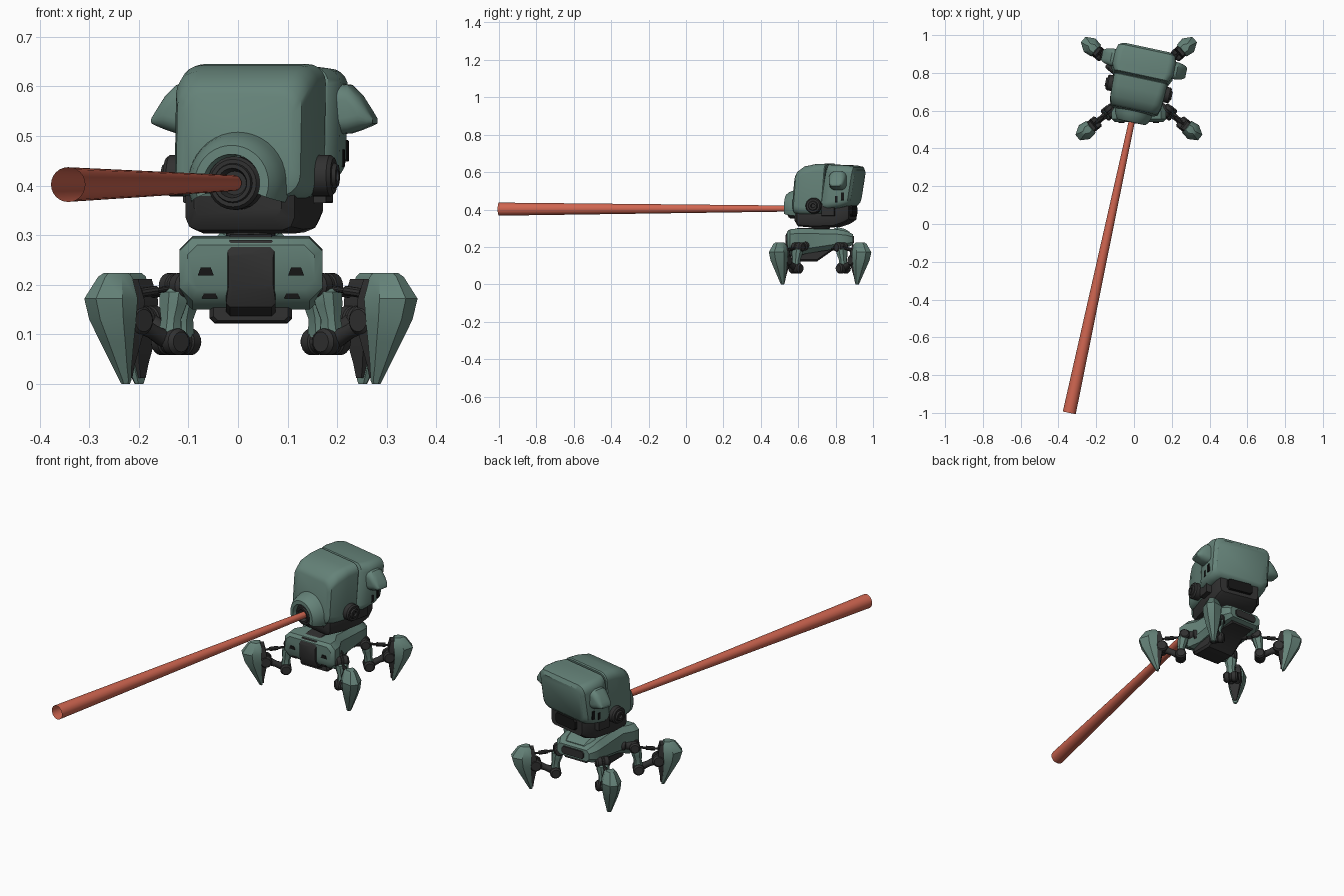
import bpy, bmesh
from math import sin, cos, pi, radians
from mathutils import Matrix, Vector


def mat(name, rgb):
    m = bpy.data.materials.new(name)
    m.diffuse_color = (*rgb, 1)
    return m


GREEN = mat("green_armour", (0.13, 0.225, 0.19))
DARK = mat("dark_metal", (0.03, 0.03, 0.03))
BLACK = mat("black_slot", (0.008, 0.008, 0.008))
RED = mat("red_beam", (0.62, 0.13, 0.08))

BODY = Matrix.Translation((0.026, 0.72, 0))
HEAD = BODY @ Matrix.Rotation(radians(-12.1), 4, 'Z')


def loft(name, rings, m, M, caps=True, closed=True, angle=0.6):
    """Skin a list of equal-length point rings."""
    bm = bmesh.new()
    vs = [[bm.verts.new(M @ Vector(p)) for p in r] for r in rings]
    n = len(vs[0])
    for a, b in zip(vs, vs[1:]):
        for i in range(n if closed else n - 1):
            j = (i + 1) % n
            bm.faces.new((a[i], a[j], b[j], b[i]))
    if caps:
        bm.faces.new(vs[0])
        bm.faces.new(vs[-1])
    bmesh.ops.recalc_face_normals(bm, faces=bm.faces)
    for f in bm.faces:
        f.smooth = True
    for e in bm.edges:
        e.smooth = e.calc_face_angle(0) < angle
    me = bpy.data.meshes.new(name)
    bm.to_mesh(me)
    bm.free()
    me.materials.append(m)
    ob = bpy.data.objects.new(name, me)
    bpy.context.collection.objects.link(ob)
    return ob


def rounded(w, z0, z1, r, n=5):
    """Rounded rectangle outline (u, z), half-width w; n=1 gives chamfers."""
    out = []
    for k, (u, z) in enumerate([(w - r, z1 - r), (r - w, z1 - r), (r - w, z0 + r), (w - r, z0 + r)]):
        for i in range(n + 1):
            t = (k + i / n) * pi / 2
            out.append((u + r * cos(t), z + r * sin(t)))
    return out


def hull(name, secs, m, M, n=5, lean=0.0):
    """Loft along y; each section is y, half-width, bottom, top, corner radius."""
    rings = [[(u, y + lean * (z - 0.5), z) for u, z in rounded(w, z0, z1, r, n)]
             for y, w, z0, z1, r in secs]
    return loft(name, rings, m, M)


def turned(name, a, b, prof, m, M, seg=20, caps=True):
    """Round part from a to b; prof = (fraction along, radius)."""
    a, b = Vector(a), Vector(b)
    q = (b - a).to_track_quat('Z', 'Y')
    rings = [[a + (b - a) * t + q @ Vector((r * cos(2 * pi * i / seg), r * sin(2 * pi * i / seg), 0))
              for i in range(seg)] for t, r in prof]
    return loft(name, rings, m, M, caps)


def joint(name, a, b, r, m, M):
    return turned(name, a, b, [(0, r * .75), (.12, r), (.4, r), (.45, r * .9), (.55, r * .9),
                               (.6, r), (.88, r), (1, r * .75)], m, M)


def box(name, c, s, m, M):
    x, y, z = c
    hull(name, [(y - s[1], s[0], z - s[2], z + s[2], .002), (y + s[1], s[0], z - s[2], z + s[2], .002)],
         m, M @ Matrix.Translation((x, 0, 0)), 1)


# Beam
turned("beam", (0, -.165, .405), (0, -1.759, .402), [(0, .016), (1, .035)], RED, HEAD, 24, False)

# Head shells and dark jaw
hull("head_front_shell", [(-.125, .112, .395, .585, .04), (-.115, .128, .378, .603, .045),
     (-.078, .139, .37, .63, .045), (-.02, .142, .37, .642, .04), (.04, .144, .375, .645, .038),
     (.045, .14, .38, .64, .038)], GREEN, HEAD, lean=.08)
hull("head_back_shell", [(.042, .138, .40, .634, .035), (.047, .146, .40, .64, .035),
     (.085, .165, .40, .638, .04), (.15, .165, .41, .636, .04), (.188, .155, .42, .628, .04),
     (.201, .138, .435, .61, .035)], GREEN, HEAD, lean=.16)
hull("jaw", [(-.125, .09, .335, .42, .02), (-.105, .112, .31, .42, .025), (-.02, .122, .303, .43, .03),
     (.09, .122, .306, .43, .03), (.145, .118, .325, .45, .025), (.175, .105, .345, .46, .02)],
     DARK, HEAD, 2)
hull("jaw_rear_panel", [(.16, .075, .36, .425, .012), (.186, .068, .366, .42, .012)], BLACK, HEAD, 1)

# Nose hood and muzzle
hood = [(.108, -.10), (.098, -.145), (.088, -.17), (.076, -.185), (.058, -.186), (.054, -.12)]
arc = [radians(-22 + 224 * i / 24) for i in range(25)]
loft("nose_hood", [[(r * cos(t), y, .405 + r * sin(t)) for t in arc] for r, y in hood],
     GREEN, HEAD, False, False)
turned("muzzle", (0, -.10, .405), (0, -.18, .405),
       [(0, .054), (.8, .054), (.9, .048), (.9, .04), (1, .038), (1, .03), (.7, .024)], DARK, HEAD, 24)

# Side discs, ears and slots on the head
for s, side in ((1, "right"), (-1, "left")):
    turned(side + "_head_disc", (s * .13, -.005, .42), (s * .18, -.005, .42),
           [(0, .042), (.7, .042), (.85, .036), (.85, .026), (1, .022), (1, .012), (.8, .010)], DARK, HEAD, 24)
    ear = [(.145, .046, .503, .606, .03), (.178, .046, .505, .603, .032),
           (.200, .042, .512, .582, .03), (.218, .035, .52, .552, .014), (.228, .026, .525, .536, .005)]
    loft(side + "_ear", [[(s * x, .13 + u, z) for u, z in rounded(w, a, b, r)]
         for x, w, a, b, r in ear], GREEN, HEAD)
    box(side + "_slot_rear", (s * .163, .155, .47), (.004, .008, .022), BLACK, HEAD)
    box(side + "_slot_front", (s * .163, .12, .455), (.004, .007, .018), BLACK, HEAD)
    box(side + "_cheek_plate", (s * .125, .07, .40), (.022, .035, .035), DARK, HEAD)

# Neck
turned("neck", (0, 0, .25), (0, 0, .32), [(0, .06), (.45, .06), (.5, .044), (.65, .044), (.7, .05),
       (.85, .05), (.9, .07), (1, .075)], DARK, BODY, 24)

# Body: green chassis, dark spine, belly and rear panel
hull("chassis", [(-.18, .128, .19, .28, .02), (-.165, .144, .168, .294, .026),
     (-.125, .144, .15, .298, .026), (-.075, .116, .165, .298, .026), (.09, .12, .19, .294, .026),
     (.14, .115, .197, .284, .022), (.172, .092, .21, .268, .015)], GREEN, BODY, 1)
hull("front_spine", [(-.187, .045, .19, .264, .008), (-.172, .05, .155, .29, .008),
     (-.12, .05, .13, .301, .008), (-.05, .05, .13, .302, .008)], DARK, BODY, 1)
hull("belly", [(-.135, .075, .128, .2, .008), (-.125, .083, .123, .22, .01),
     (-.02, .083, .122, .22, .01), (.07, .078, .185, .24, .01), (.15, .07, .19, .24, .01)],
     DARK, BODY, 1)
hull("rear_panel", [(.15, .07, .215, .262, .01), (.178, .062, .22, .258, .01)], DARK, BODY, 1)
hull("rear_hump", [(.07, .06, .25, .298, .01), (.09, .075, .25, .306, .015),
     (.13, .07, .25, .296, .015), (.155, .06, .25, .28, .01)], GREEN, BODY, 1)
for s, side in ((1, "right"), (-1, "left")):
    for name, x, z, y in (("upper", .091, .227, -.18), ("lower", .083, .18, -.171)):
        pts = [(-.016, -.008), (.016, -.008), (.010, .008), (-.010, .008)]
        loft(f"{side}_{name}_vent", [[(s * x + u, yy, z + v) for u, v in pts]
             for yy in (y - .004, y + .02)], BLACK, BODY)

# Legs: x runs outward from the body, y across the leg
for end, ang, off in (("front", -39, 0), ("rear", 41, -.026)):
    for side in ("right", "left"):
        a = ang if side == "right" else 180 - ang
        L = BODY @ Matrix.Rotation(radians(a), 4, 'Z') @ Matrix.Translation((off, 0, 0))
        n = f"{end}_{side}_"
        turned(n + "hip_arm", (.10, 0, .21), (.19, 0, .2), [(0, .026), (.5, .026), (.55, .02), (1, .02)],
               DARK, L, 16)
        joint(n + "hip_joint", (.192, -.034, .198), (.192, .034, .198), .026, DARK, L)
        thigh = [(.192, .016, .022, .202), (.198, .026, .03, .185), (.202, .024, .028, .16),
                 (.207, .018, .02, .13), (.21, .022, .024, .095)]
        loft(n + "thigh", [[(c + u * x, w * v, z) for u, v in
             ((1, .5), (.5, 1), (-.5, 1), (-1, .5), (-1, -.5), (-.5, -1), (.5, -1), (1, -.5))]
             for c, x, w, z in thigh], GREEN, L)
        joint(n + "lower_joint", (.21, -.036, .085), (.21, .036, .085), .027, DARK, L)
        turned(n + "shin_link", (.21, 0, .085), (.305, 0, .128), [(0, .02), (.5, .015), (1, .022)], DARK, L, 12)
        joint(n + "knee_joint", (.305, -.034, .128), (.305, .034, .128), .03, DARK, L)
        turned(n + "push_rod", (.19, 0, .195), (.33, 0, .178),
               [(0, .006), (.4, .006), (.4, .010), (.7, .010), (.7, .005), (1, .005)], DARK, L, 10)
        plate = [(.312, .34, .024, .212), (.302, .34, .032, .17), (.302, .34, .028, .1),
                 (.312, .335, .014, .04), (.314, .326, .008, .012)]
        loft(n + "foot_core", [[(r0, -t, z), (r1, -t, z), (r1, t, z), (r0, t, z)]
             for r0, r1, t, z in plate], DARK, L)
        shell = [(.332, .375, .020, .224), (.328, .387, .029, .216), (.326, .417, .047, .172),
                 (.328, .405, .044, .13), (.327, .38, .034, .085), (.323, .352, .02, .035),
                 (.319, .337, .013, .008), (.32, .333, .009, 0)]
        loft(n + "foot_shell", [[(r0, -t * .85, z), (r0 * .5 + r1 * .5, -t, z), (r1, -t * .4, z),
             (r1, t * .4, z), (r0 * .5 + r1 * .5, t, z), (r0, t * .85, z)]
             for r0, r1, t, z in shell], GREEN, L)
